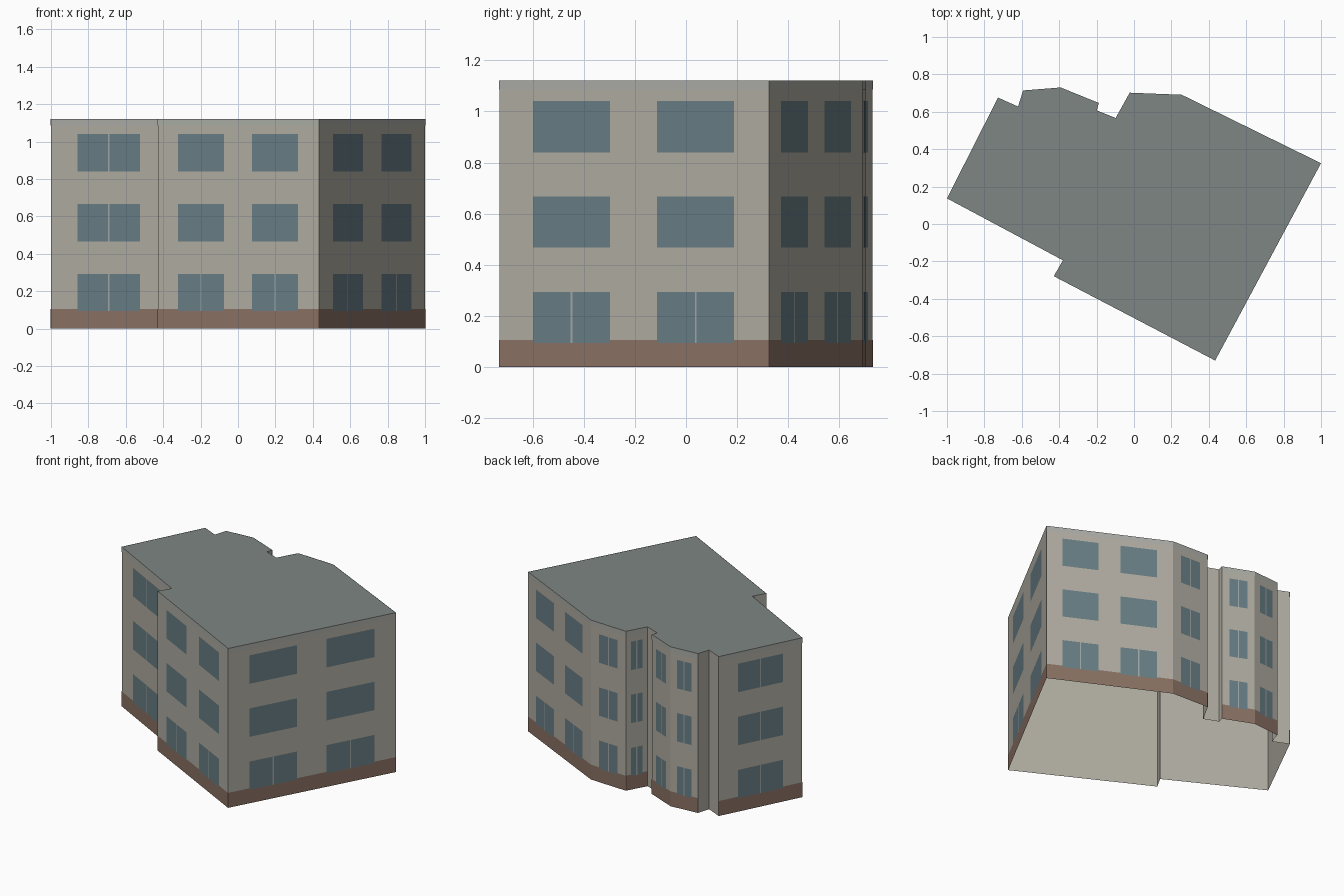
import bpy
from mathutils import Vector

if "Cube" in bpy.data.objects:
    bpy.data.objects.remove(bpy.data.objects["Cube"])

HEIGHT = 1.12
BASE_TOP, BAND_BOTTOM = 0.105, 1.085
FLOORS = [(0.095, 0.293), (0.467, 0.667), (0.84, 1.04)]
BAR = 0.004     # half width of the window bar
LIFT = 0.0015   # how far the facade panels stand off the walls

# Window spans as fractions of the wall width
SPANS = {0: [], 1: [(0.23, 0.77)], 2: [(0.126, 0.411), (0.586, 0.871)]}

# Footprint, counter-clockwise: x, y, windows per floor on the wall that starts here
PLAN = [
    (0.434, -0.73, 2), (1.0, 0.325, 2), (0.255, 0.691, 1), (-0.023, 0.702, 1),
    (-0.098, 0.567, 0), (-0.199, 0.607, 0), (-0.188, 0.647, 1), (-0.392, 0.73, 1),
    (-0.593, 0.714, 0), (-0.62, 0.628, 0), (-0.727, 0.676, 1), (-1.0, 0.137, 1),
    (-0.38, -0.194, 0), (-0.429, -0.279, 2),
]

COLOURS = {
    "walls": (0.44, 0.42, 0.365, 1),
    "brick_base": (0.258, 0.168, 0.127, 1),
    "roof_edge_band": (0.41, 0.42, 0.385, 1),
    "windows": (0.14, 0.212, 0.24, 1),
    "window_bars": (0.36, 0.40, 0.40, 1),
    "roof": (0.21, 0.238, 0.23, 1),
}
parts = {name: [] for name in COLOURS}


def part_at(u, z, windows, bar):
    """Name the part that covers a point of a wall."""
    for floor, (low, high) in enumerate(FLOORS):
        for a, b in SPANS[windows]:
            if low < z < high and a < u < b:
                has_bar = windows == 1 or floor == 0
                return "window_bars" if has_bar and abs(u - (a + b) / 2) < bar else "windows"
    if z < BASE_TOP:
        return "brick_base"
    return "roof_edge_band" if z > BAND_BOTTOM else None


for i, (x, y, windows) in enumerate(PLAN):
    start = Vector((x, y, 0))
    end = Vector((*PLAN[(i + 1) % len(PLAN)][:2], 0))
    along = end - start
    outward = Vector((along.y, -along.x, 0)).normalized() * LIFT

    # Plain wall, also seen from inside
    up = Vector((0, 0, HEIGHT))
    parts["walls"].append([start, end, end + up, start + up])
    if not windows:
        continue

    # Facade panels: windows, bars, base and band as a grid just outside the wall
    bar = BAR / along.length
    us = [0, 1]
    zs = [0, HEIGHT, BASE_TOP, BAND_BOTTOM] + [z for f in FLOORS for z in f]
    for a, b in SPANS[windows]:
        us += [a, (a + b) / 2 - bar, (a + b) / 2 + bar, b]
    us.sort()
    zs.sort()
    for u0, u1 in zip(us, us[1:]):
        for z0, z1 in zip(zs, zs[1:]):
            name = part_at((u0 + u1) / 2, (z0 + z1) / 2, windows, bar)
            if name:
                corners = [(u0, z0), (u1, z0), (u1, z1), (u0, z1)]
                parts[name].append(
                    [start + along * u + outward + Vector((0, 0, z)) for u, z in corners])

# Flat roof; the underside stays open
parts["roof"].append([Vector((x, y, HEIGHT)) for x, y, _ in PLAN])

# One object per part, with shared corners merged
for name, faces in parts.items():
    index, polys = {}, []
    for face in faces:
        keys = [tuple(round(c, 5) for c in v) for v in face]
        polys.append([index.setdefault(k, len(index)) for k in keys])
    mesh = bpy.data.meshes.new(name)
    mesh.from_pydata(list(index), [], polys)
    mat = bpy.data.materials.new(name)
    mat.diffuse_color = COLOURS[name]
    mat.use_nodes = True
    mat.node_tree.nodes["Principled BSDF"].inputs["Base Color"].default_value = mat.diffuse_color
    mesh.materials.append(mat)
    bpy.context.collection.objects.link(bpy.data.objects.new(name, mesh))
